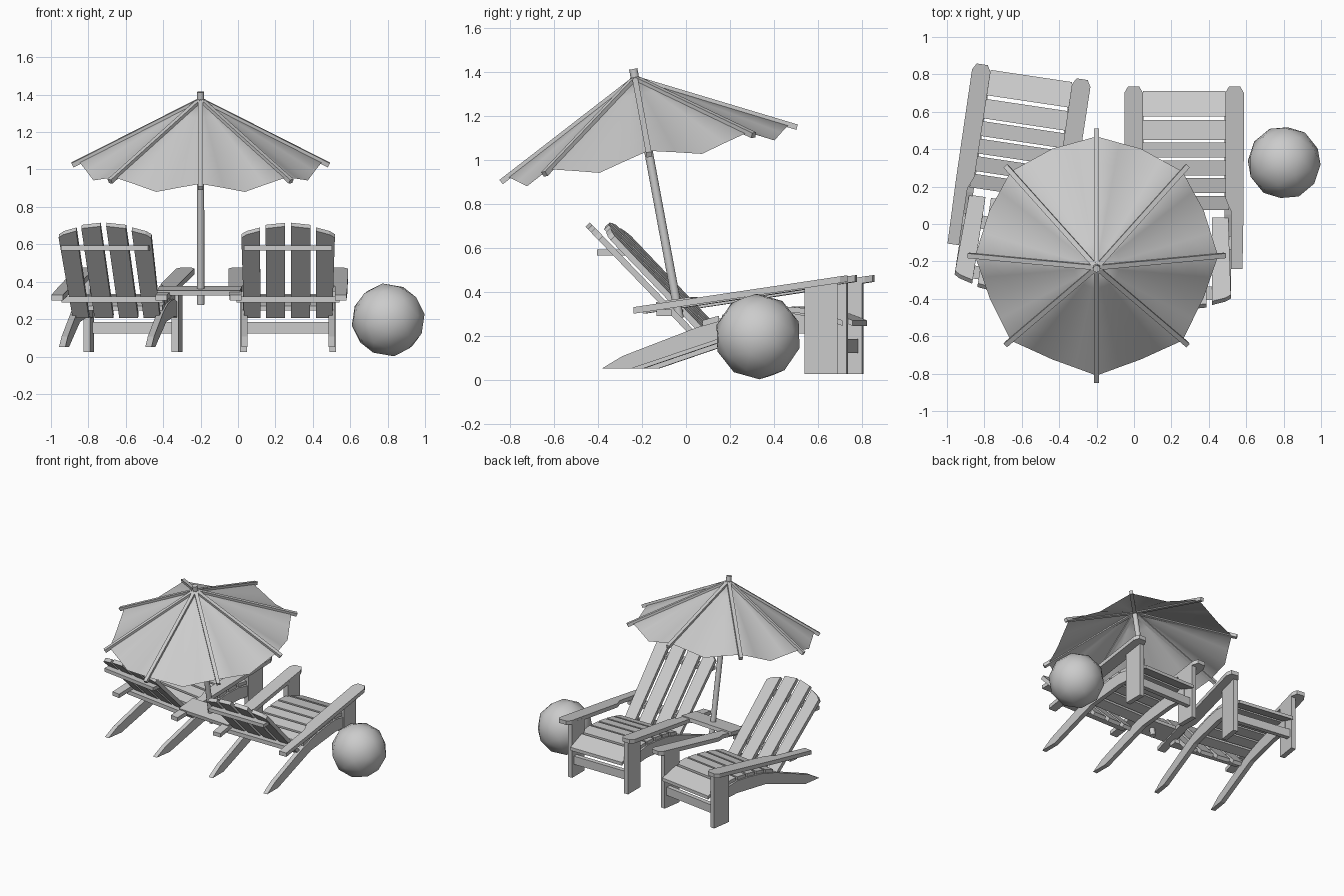
import bpy, bmesh, math
from mathutils import Matrix, Vector

if "Cube" in bpy.data.objects:
    bpy.data.objects.remove(bpy.data.objects["Cube"])


def link(name, bm, smooth=False):
    bmesh.ops.recalc_face_normals(bm, faces=bm.faces)
    mesh = bpy.data.meshes.new(name)
    bm.to_mesh(mesh)
    bm.free()
    for p in mesh.polygons:
        p.use_smooth = smooth
    ob = bpy.data.objects.new(name, mesh)
    bpy.context.collection.objects.link(ob)
    return ob


def prism(name, pts, vec, mat):
    """Flat outline swept along a vector."""
    bm = bmesh.new()
    base = [bm.verts.new(p) for p in pts]
    top = [bm.verts.new(Vector(p) + Vector(vec)) for p in pts]
    bm.faces.new(base)
    bm.faces.new(top)
    n = len(pts)
    for i in range(n):
        j = (i + 1) % n
        bm.faces.new((base[i], base[j], top[j], top[i]))
    bm.transform(mat)
    return link(name, bm)


def box(name, lo, hi, mat):
    pts = [(lo[0], lo[1], lo[2]), (hi[0], lo[1], lo[2]), (hi[0], hi[1], lo[2]), (lo[0], hi[1], lo[2])]
    return prism(name, pts, (0, 0, hi[2] - lo[2]), mat)


def side_profile(name, yz, x0, x1, mat):
    return prism(name, [(x0, y, z) for y, z in yz], (x1 - x0, 0, 0), mat)


# top edge of the side rails, which carries the seat slats
SEAT = [(-.29, .107), (.05, .238), (.2, .28), (.34, .3), (.45, .308), (.57, .298), (.72, .242)]


def seat_z(y):
    for (a, za), (b, zb) in zip(SEAT, SEAT[1:]):
        if y <= b:
            return za + (zb - za) * (y - a) / (b - a)
    return SEAT[-1][1]


def arm_z(y):
    return .315 + .149 * (y + .24)


def chair(tag, M):
    up = Vector((0, -.695, .719))
    front = Vector((0, .719, .695))
    foot = Vector((0, .015, .207))
    for s, side in ((1, 'right'), (-1, 'left')):
        label = f'{tag}_{side}'
        # front leg
        side_profile(f'{label}_front_leg', [(.54, .025), (.69, .025), (.69, arm_z(.69)), (.54, arm_z(.54))],
                     s * .22, s * .257, M)
        # side rail that is also the rear leg
        rail = [(-.384, .05)] + SEAT[:-2] + [(.61, .28), (.61, .205), (.45, .215), (.15, .185), (-.25, .05)]
        side_profile(f'{label}_side_rail', rail, s * .216, s * .25, M)
        # armrest
        arm = [(.25, -.24), (.25, .07), (.24, .09), (.222, .135), (.22, .7), (.24, .735),
               (.3, .735), (.32, .7), (.318, .1), (.312, -.24)]
        prism(f'{label}_armrest', [(s * x, y, arm_z(y) - .015) for x, y in arm], (0, 0, .03), M)
        # back slats
        for i, out in enumerate(([(.016, 0), (.118, 0), (.12, .664), (.016, .68)],
                                 [(.148, 0), (.236, 0), (.25, .595), (.222, .618), (.15, .645)])):
            pts = [Vector((s * x, 0, 0)) + foot + up * t for x, t in out]
            prism(f'{label}_back_slat_{i}', pts, front * .028, M)
    # seat slats
    for i, (a, b) in enumerate(((.575, .712), (.45, .555), (.355, .435), (.26, .34), (.165, .245), (.075, .15))):
        w = .22 if i == 0 else .24
        za, zb = seat_z(a), seat_z(b)
        side_profile(f'{tag}_seat_slat_{i}', [(a, za), (b, zb), (b, zb + .025), (a, za + .025)], -w, w, M)
    # front apron and rear cross rails
    box(f'{tag}_apron', (-.222, .635, .122), (.222, .67, .185), M)
    box(f'{tag}_upper_back_rail', (-.235, -.405, .566), (.235, -.335, .593), M)
    box(f'{tag}_lower_back_rail', (-.275, -.135, .29), (.275, -.065, .32), M)


chair('right_chair', Matrix.Translation((.268, 0, 0)))
chair('left_chair', Matrix.Translation((-.653, .087, 0)) @ Matrix.Rotation(math.radians(-8.5), 4, 'Z'))

# small table plank joining the two chairs
T = (Matrix.Translation((-.205, -.04, .351)) @ Matrix.Rotation(math.radians(-4), 4, 'Z')
     @ Matrix.Rotation(math.atan(.149), 4, 'X'))
box('table_plank', (-.222, -.08, -.014), (.222, .08, .014), T)

# parasol, built upright around its apex and then tilted
P = Matrix.Translation((-.2, -.232, 1.37)) @ Matrix.Rotation(math.radians(10.5), 4, 'X')
bm = bmesh.new()
bmesh.ops.create_cone(bm, cap_ends=True, segments=12, radius1=.02, radius2=.019, depth=1.155,
                      matrix=P @ Matrix.Translation((0, 0, .045 - 1.155 / 2)))
pole = link('parasol_pole', bm)

# canopy sagging between the ribs
bm = bmesh.new()
rings, seg = 5, 32
apex = bm.verts.new((0, 0, 0))
prev = None
for k in range(1, rings + 1):
    t = k / rings
    ring = []
    for i in range(seg):
        a = 2 * math.pi * i / seg
        m = i % 4
        f = (0, .5, 1, .5)[m]
        chord = math.cos(math.pi / 8) / math.cos((m / 4 - .5) * math.pi / 4)
        r = .65 * t * (chord + .03 * f)
        z = -.334 * t - .058 * f * t ** 1.4
        ring.append(bm.verts.new((r * math.sin(a), r * math.cos(a), z)))
    for i in range(seg):
        j = (i + 1) % seg
        if prev:
            bm.faces.new((prev[i], prev[j], ring[j], ring[i]))
        else:
            bm.faces.new((apex, ring[j], ring[i]))
    prev = ring
bm.transform(P)
link('parasol_canopy', bm, True)

# ribs
slope = math.atan2(.352, .685)
length = math.hypot(.352, .685)
for i in range(8):
    R = P @ Matrix.Rotation(i * math.pi / 4, 4, 'Z') @ Matrix.Rotation(slope, 4, 'Y')
    box(f'parasol_rib_{i}', (0, -.013, -.012), (length, .013, .013), R)

# beach ball
bm = bmesh.new()
bmesh.ops.create_icosphere(bm, subdivisions=2, radius=.197)
bm.transform(Matrix.Translation((.803, .328, .196)) @ Matrix.Rotation(.35, 4, 'X') @ Matrix.Rotation(.3, 4, 'Y'))
link('ball', bm, True)

# keep crisp caps on the round pole
bpy.context.view_layer.objects.active = pole
pole.select_set(True)
bpy.ops.object.shade_smooth_by_angle(angle=math.radians(40))
